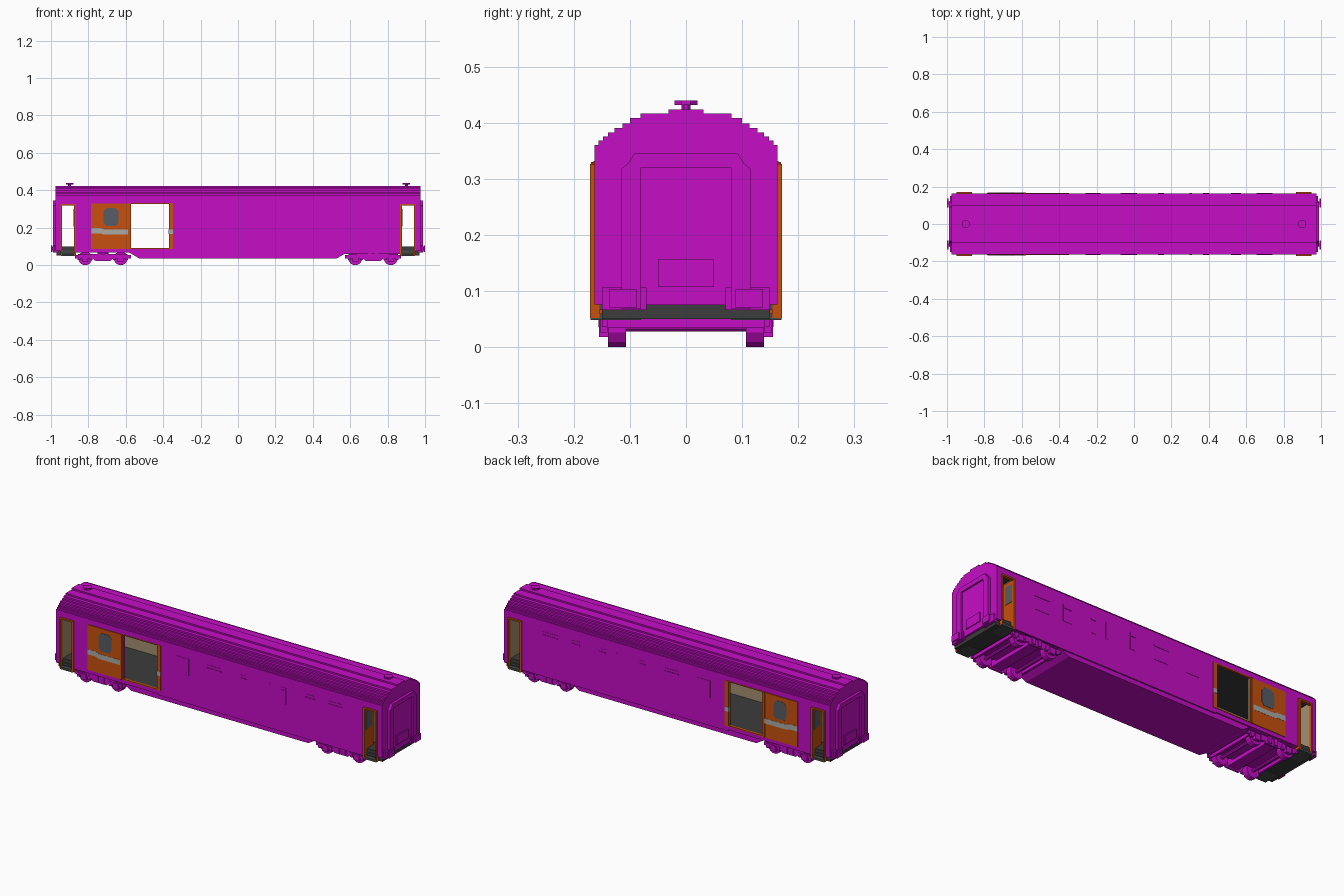
import bpy, bmesh, math
from mathutils import Matrix

cube = bpy.data.objects.get("Cube")
if cube:
    bpy.data.objects.remove(cube, do_unlink=True)


def material(name, r, g, b):
    m = bpy.data.materials.new(name)
    m.use_nodes = True
    m.diffuse_color = (r, g, b, 1)
    m.node_tree.nodes["Principled BSDF"].inputs["Base Color"].default_value = (r, g, b, 1)
    return m


MAGENTA = material("magenta paint", 0.56, 0.004, 0.56)
ORANGE = material("orange door paint", 0.57, 0.08, 0.004)
STRIPE = material("light grey stripe", 0.40, 0.40, 0.38)
GLASS = material("slate glass", 0.095, 0.11, 0.13)
DARK = material("dark floor", 0.045, 0.045, 0.045)
STEP = material("step metal", 0.06, 0.07, 0.07)
TAN = material("tan lining", 0.37, 0.28, 0.17)


def finish(name, bm, mat):
    bmesh.ops.recalc_face_normals(bm, faces=bm.faces)
    me = bpy.data.meshes.new(name)
    bm.to_mesh(me)
    bm.free()
    me.materials.append(mat)
    ob = bpy.data.objects.new(name, me)
    bpy.context.collection.objects.link(ob)
    return ob


def box(name, x, y, z, mat):
    """Box from (low, high) ranges; reversed ranges are allowed."""
    bm = bmesh.new()
    bmesh.ops.create_cube(bm, size=1)
    for v in bm.verts:
        for i, r in enumerate((x, y, z)):
            v.co[i] = sum(r) / 2 + v.co[i] * abs(r[1] - r[0])
    return finish(name, bm, mat)


def prism(name, pts, axis, lo, hi, mat):
    """Extrude an outline: (y, z) points along x, or (x, z) points along y."""
    bm = bmesh.new()
    place = (lambda a, b: (lo, a, b)) if axis == "x" else (lambda a, b: (a, lo, b))
    f = bm.faces.new([bm.verts.new(place(a, b)) for a, b in pts])
    ext = bmesh.ops.extrude_face_region(bm, geom=[f])["geom"]
    move = (hi - lo, 0, 0) if axis == "x" else (0, hi - lo, 0)
    bmesh.ops.translate(bm, vec=move, verts=[v for v in ext if isinstance(v, bmesh.types.BMVert)])
    return finish(name, bm, mat)


def disc(name, c, r, depth, axis, mat, n=12):
    bm = bmesh.new()
    rot = Matrix.Rotation(math.pi / 2, 4, "X") if axis == "y" else Matrix()
    bmesh.ops.create_cone(bm, cap_ends=True, segments=n, radius1=r, radius2=r, depth=depth,
                          matrix=Matrix.Translation(c) @ rot @ Matrix.Rotation(math.pi / n, 4, "Z"))
    return finish(name, bm, mat)


def both(y0, y1, s):
    return (s * y0, s * y1)


# Stepped roof: each (half width, top height) pair is one tread
treads = [(0.163, 0.360), (0.156, 0.368), (0.148, 0.375), (0.139, 0.383), (0.127, 0.391),
          (0.113, 0.399), (0.100, 0.408), (0.081, 0.416), (0.031, 0.424)]
half = [(0.163, 0.338)]
for i, (w, h) in enumerate(treads):
    half.append((w, h))
    if i + 1 < len(treads):
        half.append((treads[i + 1][0], h))
prism("roof", half + [(-y, z) for y, z in reversed(half)], "x", -0.975, 0.975, MAGENTA)
box("ceiling", (-0.945, 0.945), (-0.154, 0.154), (0.334, 0.338), DARK)

# Floor, underfloor and lower tray
box("underfloor", (-0.866, 0.866), (-0.160, 0.160), (0.066, 0.084), MAGENTA)
box("floor", (-0.866, 0.866), (-0.156, 0.156), (0.084, 0.090), DARK)
prism("underfloor_tray", [(-0.58, 0.066), (-0.53, 0.036), (0.53, 0.036), (0.58, 0.066)],
      "y", -0.156, 0.156, MAGENTA)

# Window left edge, right edge, and whether it has a top vent
windows = [(-0.26, -0.18, 0), (-0.07, 0.015, 1), (0.13, 0.16, 1), (0.298, 0.31, 0),
           (0.37, 0.40, 1), (0.52, 0.57, 1), (0.655, 0.74, 1)]

for s in (-1, 1):
    side = "front" if s < 0 else "back"
    # Side wall pieces around the openings, with tan lining inside
    walls = [(-0.866, -0.572, 0.066, 0.345), (-0.572, -0.365, 0.066, 0.090),
             (-0.572, -0.365, 0.330, 0.345), (-0.365, 0.866, 0.060, 0.345)]
    for x0, x1, z0, z1 in walls:
        box(side + "_wall", (x0, x1), both(0.155, 0.163, s), (z0, z1), MAGENTA)
        if z1 - z0 > 0.1:
            box(side + "_wall_lining", (x0, x1), both(0.150, 0.155, s), (0.09, 0.335), TAN)

    # Side windows as raised panels
    for x0, x1, vent in windows:
        box(side + "_window", (x0, x1), both(0.162, 0.1645, s), (0.212, 0.303), MAGENTA)
        if vent:
            box(side + "_window_vent", (x0 - 0.001, x1 + 0.001), both(0.162, 0.167, s),
                (0.282, 0.288), MAGENTA)

    # Sliding cargo door, standing open
    box(side + "_cargo_door", (-0.785, -0.572), both(0.158, 0.1665, s), (0.086, 0.330), ORANGE)
    box(side + "_cargo_door_edge", (-0.588, -0.578), both(0.158, 0.169, s), (0.086, 0.330), ORANGE)
    pane = [(-0.718, 0.225), (-0.705, 0.208), (-0.653, 0.208), (-0.640, 0.225),
            (-0.640, 0.288), (-0.658, 0.306), (-0.700, 0.306), (-0.718, 0.288)]
    prism(side + "_cargo_door_window", pane, "y", s * 0.164, s * 0.168, GLASS)
    band = [(-0.784, 0.170), (-0.735, 0.170), (-0.720, 0.163), (-0.588, 0.163),
            (-0.588, 0.190), (-0.715, 0.190), (-0.735, 0.198), (-0.784, 0.198)]
    prism(side + "_cargo_door_stripe", band, "y", s * 0.164, s * 0.1675, STRIPE)
    # Fixed cargo door jamb, sill and header
    box(side + "_cargo_jamb", (-0.370, -0.347), both(0.150, 0.1655, s), (0.086, 0.330), ORANGE)
    box(side + "_cargo_jamb_stripe", (-0.371, -0.347), both(0.152, 0.1670, s), (0.166, 0.190), STRIPE)
    for z in (0.086, 0.327):
        box(side + "_cargo_rail", (-0.572, -0.347), both(0.152, 0.1645, s), (z, z + 0.005), ORANGE)

    for e in (-1, 1):
        name = side + ("_left" if e > 0 else "_right")

        # Entrance: header, orange frame, folded door leaf and steps
        box(name + "_entrance_header", (e * 0.866, e * 0.95), both(0.155, 0.163, s), (0.326, 0.345), MAGENTA)
        box(name + "_entrance_rail", (e * 0.866, e * 0.948), both(0.154, 0.171, s), (0.318, 0.326), ORANGE)
        box(name + "_outer_jamb", (e * 0.942, e * 0.948), both(0.154, 0.171, s), (0.052, 0.320), ORANGE)
        box(name + "_door_leaf", (e * 0.866, e * 0.877), both(0.095, 0.171, s), (0.052, 0.320), ORANGE)
        box(name + "_door_leaf_window", (e * 0.875, e * 0.879), both(0.108, 0.158, s), (0.205, 0.300), GLASS)
        for i in range(3):
            z = 0.048 + i * 0.018
            box(name + "_step", (e * 0.870, e * 0.946), both(0.08, 0.170 - i * 0.015, s), (z, z + 0.012), STEP)

        # Buffers
        box(name + "_buffer_mount", (e * 0.965, e * 0.985), both(0.070, 0.150, s), (0.066, 0.106), MAGENTA)
        disc(name + "_buffer_shank", (e * 0.985, s * 0.112, 0.087), 0.010, 0.02, "z", MAGENTA)
        box(name + "_buffer_head", (e * 0.993, e * 1.0), both(0.088, 0.136, s), (0.070, 0.104), MAGENTA)

# Vehicle ends
for e in (-1, 1):
    end = "left" if e > 0 else "right"

    def ex(a, b):
        return (e * a, e * b)

    box(end + "_end_wall", ex(0.948, 0.975), (-0.163, 0.163), (0.076, 0.345), MAGENTA)
    box(end + "_end_lining", ex(0.944, 0.948), (-0.152, 0.152), (0.09, 0.335), TAN)
    box(end + "_vestibule_floor", ex(0.866, 0.948), (-0.148, 0.148), (0.050, 0.098), DARK)
    box(end + "_headstock", ex(0.948, 0.970), (-0.150, 0.150), (0.050, 0.076), DARK)
    box(end + "_partition", ex(0.858, 0.866), (-0.155, 0.155), (0.084, 0.336), TAN)

    # Gangway surround with a recessed door panel
    rim = [(0.115, 0.068), (0.115, 0.318), (0.105, 0.326), (0.092, 0.345)]
    hole = [(0.080, 0.068), (0.080, 0.320)]
    outline = rim + [(-y, z) for y, z in reversed(rim)] + [(-y, z) for y, z in hole] + hole[::-1]
    prism(end + "_gangway_surround", outline, "x", e * 0.970, e * 0.990, MAGENTA)
    box(end + "_gangway_door", ex(0.970, 0.981), (-0.080, 0.080), (0.075, 0.320), MAGENTA)
    box(end + "_gangway_plate", ex(0.970, 0.986), (-0.050, 0.050), (0.107, 0.156), MAGENTA)

    # Roof vent
    disc(end + "_vent_stem", (e * 0.9, 0, 0.427), 0.009, 0.012, "z", MAGENTA, 8)
    disc(end + "_vent_cap", (e * 0.9, 0, 0.436), 0.022, 0.008, "z", MAGENTA, 8)

    # Bogie: frame, bolster, axles and wheels
    c = 0.722
    box(end + "_bogie_plate", ex(0.59, 0.855), (-0.107, 0.107), (0.050, 0.058), MAGENTA)
    box(end + "_bogie_bolster", ex(c - 0.03, c + 0.03), (-0.140, 0.140), (0.030, 0.068), MAGENTA)
    for x in (0.585, 0.85):
        box(end + "_bogie_end_beam", ex(x, x + 0.012), (-0.140, 0.140), (0.034, 0.052), MAGENTA)
    for s in (-1, 1):
        frame = [(-0.150, 0.036), (-0.055, 0.036), (-0.04, 0.022), (0.04, 0.022), (0.055, 0.036),
                 (0.150, 0.036), (0.150, 0.054), (0.05, 0.060), (-0.05, 0.060), (-0.150, 0.054)]
        prism(end + "_bogie_side_frame", [(e * c + x, z) for x, z in frame], "y",
              s * 0.140, s * 0.150, MAGENTA)
        for dx in (-0.018, 0.018):
            box(end + "_bogie_spring", ex(c + dx - 0.010, c + dx + 0.010), both(0.140, 0.155, s),
                (0.028, 0.064), MAGENTA)
    for dx in (-0.095, 0.095):
        x = e * (c + dx)
        disc(end + "_axle", (x, 0, 0.036), 0.009, 0.27, "y", MAGENTA, 8)
        for s in (-1, 1):
            disc(end + "_wheel", (x, s * 0.123, 0.036), 0.0373, 0.032, "y", MAGENTA)
            box(end + "_axle_box", (x - 0.016, x + 0.016), both(0.138, 0.155, s), (0.018, 0.050), MAGENTA)
            for k in (-0.032, 0.032):
                box(end + "_axle_spring", (x + k - 0.008, x + k + 0.008), both(0.140, 0.153, s),
                    (0.026, 0.050), MAGENTA)
